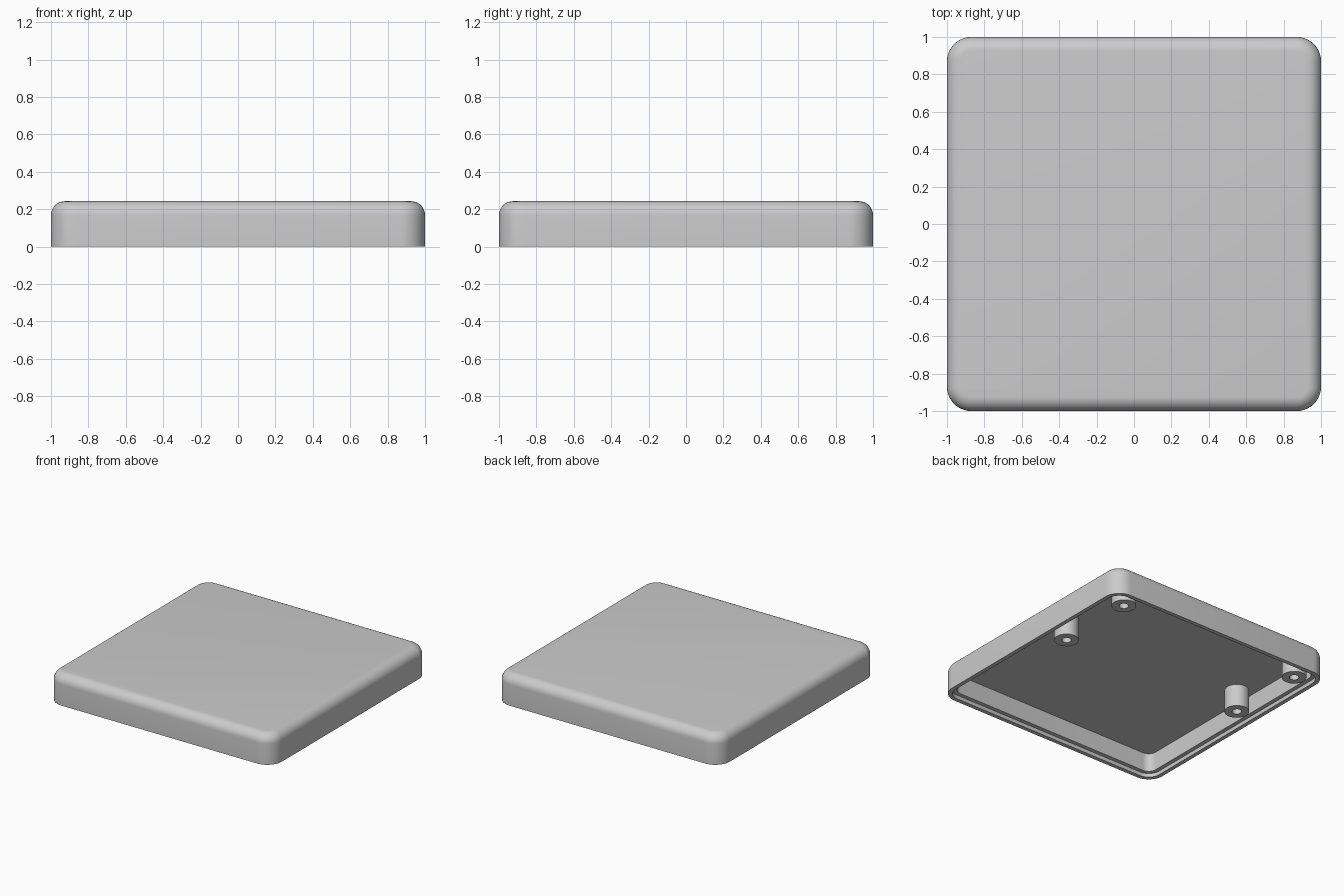
import bpy, bmesh, math

cube = bpy.data.objects.get("Cube")
if cube:
    bpy.data.objects.remove(cube, do_unlink=True)

HEIGHT, CORNER, FILLET = 0.243, 0.13, 0.075
CEILING = 0.177

grey = bpy.data.materials.new("light_grey")
grey.use_nodes = True
colour = (0.6, 0.6, 0.6, 1)
grey.diffuse_color = colour
grey.node_tree.nodes["Principled BSDF"].inputs["Base Color"].default_value = colour


def rounded_square(inset, z, steps=10):
    """Outline of the body, moved inwards by inset."""
    radius = CORNER - inset
    centre = 1 - CORNER
    points = []
    for k in range(4):
        sx = 1 if k in (0, 3) else -1
        sy = 1 if k < 2 else -1
        for i in range(steps + 1):
            a = math.pi / 2 * (k + i / steps)
            points.append((sx * centre + radius * math.cos(a),
                           sy * centre + radius * math.sin(a), z))
    return points


def circle(radius, z, steps=40):
    return [(radius * math.cos(math.tau * i / steps),
             radius * math.sin(math.tau * i / steps), z) for i in range(steps)]


def loft(name, rings, location=(0, 0, 0)):
    """Skin a stack of outlines and cap both ends."""
    bm = bmesh.new()
    loops = [[bm.verts.new(p) for p in ring] for ring in rings]
    n = len(loops[0])
    for a, b in zip(loops, loops[1:]):
        for i in range(n):
            j = (i + 1) % n
            bm.faces.new((a[i], a[j], b[j], b[i]))
    bm.faces.new(loops[0])
    bm.faces.new(loops[-1])
    bmesh.ops.recalc_face_normals(bm, faces=bm.faces)
    mesh = bpy.data.meshes.new(name)
    bm.to_mesh(mesh)
    bm.free()
    mesh.materials.append(grey)
    obj = bpy.data.objects.new(name, mesh)
    obj.location = location
    bpy.context.collection.objects.link(obj)
    bpy.ops.object.select_all(action='DESELECT')
    obj.select_set(True)
    bpy.context.view_layer.objects.active = obj
    bpy.ops.object.shade_smooth_by_angle(angle=math.radians(35))
    return obj


# Cover shell: rounded top edge, straight wall, stepped rim, hollow underside
profile = []
for i in range(9):
    a = math.pi / 2 * (1 - i / 8)
    profile.append((FILLET * (1 - math.cos(a)), HEIGHT - FILLET * (1 - math.sin(a))))
profile += [(0, 0), (0.033, 0), (0.033, 0.03), (0.066, 0.03), (0.066, CEILING)]
loft("cover_shell", [rounded_square(inset, z) for inset, z in profile])

# Four screw posts with blind holes
post = [(0.09, CEILING + 0.01), (0.09, 0), (0.035, 0), (0.035, 0.13)]
for side, x in (("left", 0.81), ("right", -0.81)):
    for place, y in (("back", 0.85), ("middle", 0.2)):
        loft(f"{side}_{place}_screw_post", [circle(r, z) for r, z in post], (x, y, 0))
